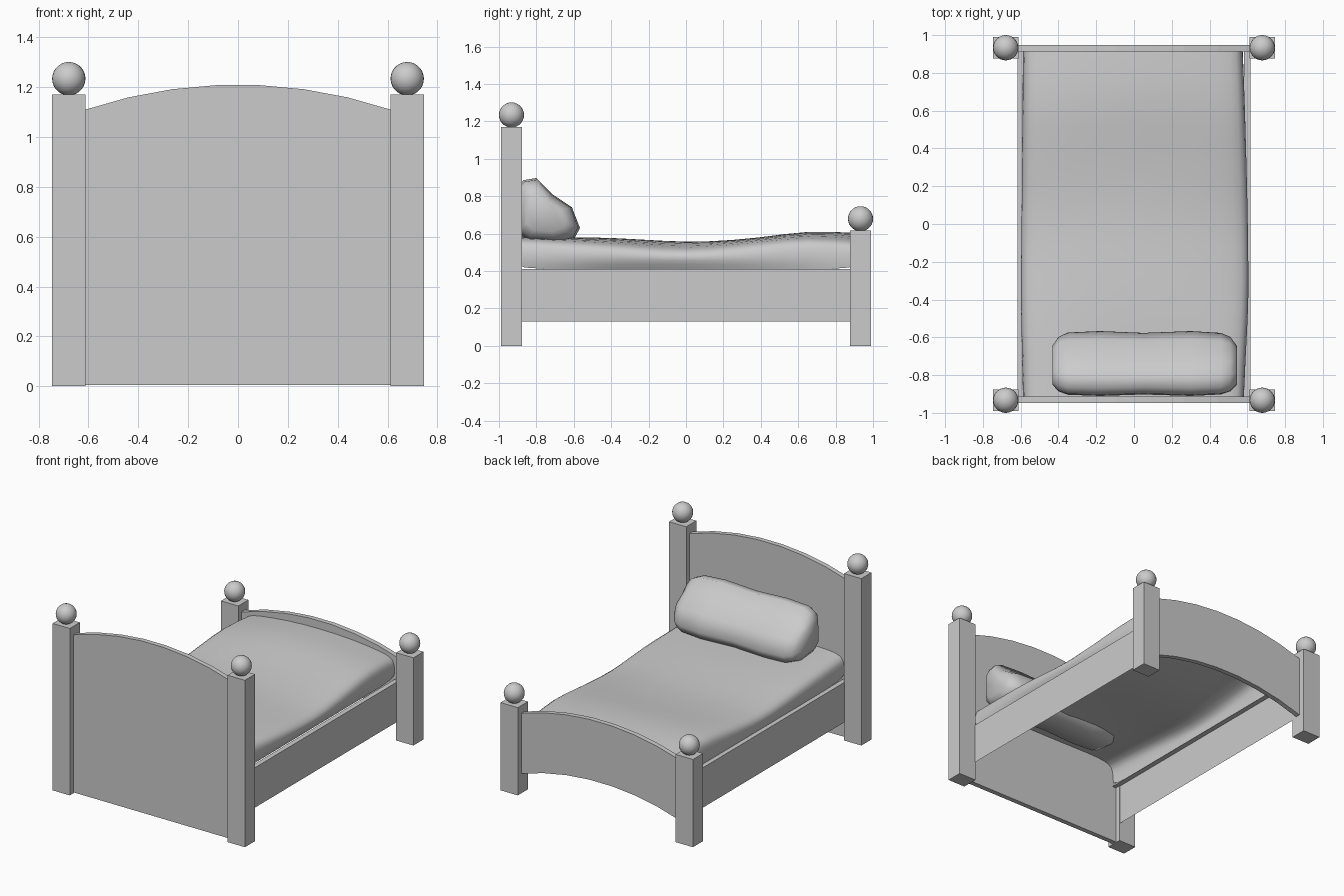
import bpy, bmesh, math

if "Cube" in bpy.data.objects:
    bpy.data.objects.remove(bpy.data.objects["Cube"])

PX, PY = 0.679, 0.933          # post centres


def make(name, verts, faces, smooth=False, closed=True):
    me = bpy.data.meshes.new(name)
    me.from_pydata(verts, [], faces)
    if closed:
        bm = bmesh.new()
        bm.from_mesh(me)
        bmesh.ops.recalc_face_normals(bm, faces=bm.faces)
        bm.to_mesh(me)
        bm.free()
    for p in me.polygons:
        p.use_smooth = smooth
    ob = bpy.data.objects.new(name, me)
    bpy.context.collection.objects.link(ob)
    return ob


def box(name, x0, x1, y0, y1, z0, z1):
    v = [(x, y, z) for x in (x0, x1) for y in (y0, y1) for z in (z0, z1)]
    f = [(0, 1, 3, 2), (4, 6, 7, 5), (0, 4, 5, 1), (2, 3, 7, 6), (0, 2, 6, 4), (1, 5, 7, 3)]
    return make(name, v, f)


def arc(z_end, rise, half=0.612, n=7):
    # points of a shallow circular arch from left to right
    r = (half * half + rise * rise) / (2 * rise)
    a = math.asin(half / r)
    ts = [-a + 2 * a * i / n for i in range(n + 1)]
    return [(r * math.sin(t), z_end + rise - r * (1 - math.cos(t))) for t in ts]


def board(name, top, bottom, y0, y1):
    # arched panel made of matching top and bottom outlines
    n = len(top)
    v = [(x, y, z) for y in (y0, y1) for x, z in bottom + top]
    f = []
    for i in range(n - 1):
        a, b, c, d = i, i + 1, n + i + 1, n + i
        f += [(a, b, c, d), tuple(k + 2 * n for k in (d, c, b, a)),
              (a, b, b + 2 * n, a + 2 * n), (d, c, c + 2 * n, d + 2 * n)]
    for k in (0, n - 1):
        f.append((k, k + n, k + 3 * n, k + 2 * n))
    return make(name, v, f)


def loft(rings, wrap):
    # quads between successive rows of points
    n = len(rings[0])
    f = []
    for i in range(len(rings) - 1):
        for j in range(n if wrap else n - 1):
            k = (j + 1) % n
            f.append((i * n + j, i * n + k, (i + 1) * n + k, (i + 1) * n + j))
    return [p for r in rings for p in r], f


# posts with round finials
for end, sy, h in (("head", -1, 1.17), ("foot", 1, 0.615)):
    for side, sx in (("left", -1), ("right", 1)):
        x, y = sx * PX, sy * PY
        box(f"{end}_post_{side}", x - 0.067, x + 0.067, y - 0.056, y + 0.056, 0, h)
        bpy.ops.mesh.primitive_uv_sphere_add(segments=24, ring_count=14, radius=0.067,
                                             location=(x, y, h + 0.064))
        bpy.context.object.name = f"{end}_finial_{side}"
        bpy.ops.object.shade_smooth()

# headboard and footboard
top = arc(1.11, 0.1)
board("headboard", top, [(x, 0.005) for x, _ in top], -0.947, -0.913)
board("footboard", arc(0.56, 0.1), arc(0.137, 0.1), 0.913, 0.947)

# side rails: thin L profile with a ledge on top
for side, s in (("left", -1), ("right", 1)):
    prof = [(0.617, 0.13), (0.617, 0.41), (0.582, 0.41)]
    v, f = loft([[(s * x, y, z) for x, z in prof] for y in (-0.913, 0.913)], False)
    if s > 0:
        f = [q[::-1] for q in f]
    make(f"side_rail_{side}", v, f, closed=False)

# bed cover: y, edge height, crown height, left bulge, right bulge
rows = [(-0.913, .565, .58, .590, .585), (-0.6, .55, .58, .598, .600),
        (-0.4, .54, .58, .603, .612), (-0.1, .515, .56, .600, .608),
        (0.1, .515, .555, .597, .605), (0.4, .545, .577, .595, .597),
        (0.65, .575, .62, .592, .590), (0.913, .55, .605, .590, .577)]
rings = []
for y, e, c, l, r in rows:
    m = e + (c - e) * 0.75
    rings.append([(-0.585, y, .41), (-l, y, .46), (-l + .006, y, e - .03), (-l + .03, y, e),
                  (-0.48, y, e + .02), (-0.25, y, m + .006), (0, y, c), (0.25, y, m + .006),
                  (0.48, y, e + .02), (r - .03, y, e), (r - .006, y, e - .03),
                  (r, y, .46), (0.575, y, .41)])
v, f = loft(rings, False)
cover = make("bed_cover", v, f, smooth=True, closed=False)
sub = cover.modifiers.new("soften", "SUBSURF")
sub.levels = sub.render_levels = 1

# pillow leaning on the headboard: side outline scaled along x
outline = [(-.91, .62), (-.91, .74), (-.905, .85), (-.87, .885), (-.80, .897), (-.715, .81),
           (-.61, .74), (-.567, .63), (-.595, .575), (-.69, .545), (-.85, .56)]
cy, cz = -0.76, 0.71
stations = [(-.432, .6), (-.40, .84), (-.35, .96), (-.18, 1), (.05, .95),
            (.3, 1), (.46, .95), (.51, .84), (.545, .6)]
rings = [[(x, cy + (y - cy) * s, cz + (z - cz) * s) for y, z in outline] for x, s in stations]
v, f = loft(rings, True)
n = len(outline)
f += [tuple(range(n)), tuple(range(len(v) - n, len(v)))]
make("pillow", v, f, smooth=True)
